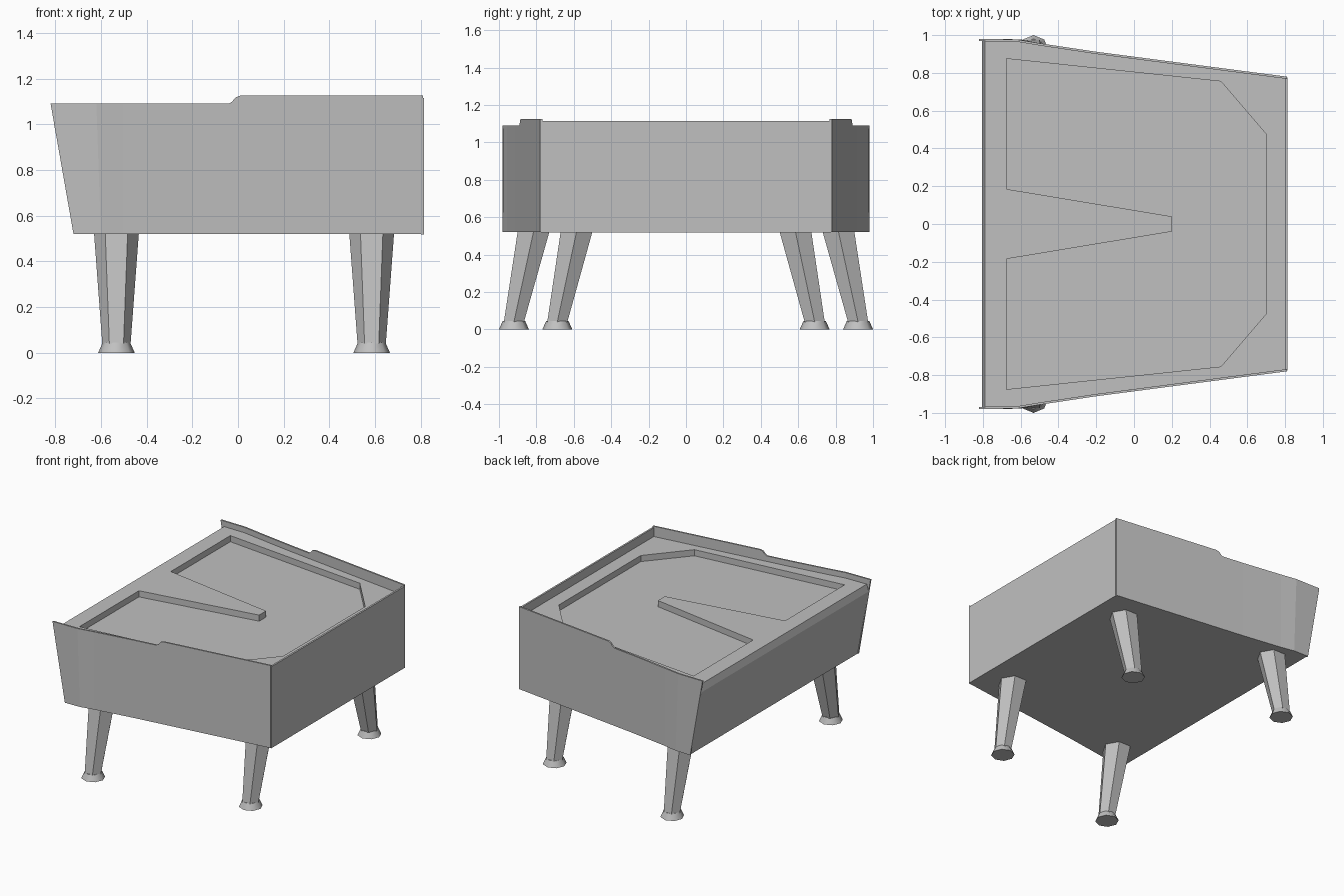
import bpy
import bmesh
import math
from mathutils import Vector

if "Cube" in bpy.data.objects:
    bpy.data.objects.remove(bpy.data.objects["Cube"], do_unlink=True)

# Single plain grey finish
grey = bpy.data.materials.new("plain_grey")
grey.use_nodes = True
grey.diffuse_color = (0.53, 0.53, 0.53, 1)
grey.node_tree.nodes["Principled BSDF"].inputs["Base Color"].default_value = grey.diffuse_color

BASE, DECK = 0.52, 1.05
# Plan of one long side: straight at the wide end, then tapering
SIDE = [(-0.82, 0.98), (-0.62, 0.977), (-0.5, 0.957), (-0.2, 0.912), (0.81, 0.78)]


def side_y(x):
    for (x0, y0), (x1, y1) in zip(SIDE, SIDE[1:]):
        if x <= x1:
            return y0 + (y1 - y0) * (x - x0) / (x1 - x0)
    return SIDE[-1][1]


def loft(name, rings):
    """Solid through a list of equal-length point rings, capped at both ends."""
    bm = bmesh.new()
    loops = [[bm.verts.new(p) for p in ring] for ring in rings]
    for a, b in zip(loops, loops[1:]):
        for i in range(len(a)):
            j = (i + 1) % len(a)
            bm.faces.new((a[i], a[j], b[j], b[i]))
    bm.faces.new(loops[0])
    bm.faces.new(loops[-1])
    bmesh.ops.recalc_face_normals(bm, faces=bm.faces)
    mesh = bpy.data.meshes.new(name)
    bm.to_mesh(mesh)
    bm.free()
    mesh.materials.append(grey)
    obj = bpy.data.objects.new(name, mesh)
    bpy.context.collection.objects.link(obj)
    return obj


def circle(centre, radius, sides):
    return [Vector(centre) + Vector((math.cos(a), math.sin(a), 0)) * radius
            for a in (math.tau * i / sides for i in range(sides))]


def activate(obj):
    bpy.ops.object.select_all(action="DESELECT")
    obj.select_set(True)
    bpy.context.view_layer.objects.active = obj


# Cabinet body with a leaning wide end and a chamfered upper lip
def plan_ring(z, end_x):
    xs = [end_x, -0.62, -0.5, -0.2, 0.805]
    half = [(x, side_y(x) - 0.006) for x in xs]
    return [(x, -y, z) for x, y in half] + [(x, y, z) for x, y in reversed(half)]


body = loft("cabinet_body", [plan_ring(BASE, -0.715), plan_ring(1.0, -0.805),
                             plan_ring(DECK, -0.79)])

# Recessed playfield with a tapering tongue, cut into the deck
edge = [(0.2, 0.04), (-0.675, 0.185), (-0.675, 0.875), (0.46, 0.755), (0.7, 0.475)]
outline = edge + [(x, -y) for x, y in reversed(edge)]
cutter = loft("recess_cutter", [[(x, y, z) for x, y in outline] for z in (DECK - 0.045, DECK + 0.1)])
cutter.hide_render = True
cut = body.modifiers.new("recess", "BOOLEAN")
cut.operation = "DIFFERENCE"
cut.solver = "EXACT"
cut.object = cutter
activate(body)
bpy.ops.object.modifier_apply(modifier=cut.name)
bpy.data.objects.remove(cutter, do_unlink=True)

# Thin side panels with a stepped top: (bottom x, top x, top z)
columns = [(-0.72, -0.82, 1.09), (-0.6, -0.62, 1.09), (-0.5, -0.5, 1.09),
           (-0.2, -0.2, 1.09), (-0.04, -0.04, 1.09), (-0.025, -0.025, 1.1),
           (-0.01, -0.01, 1.118), (0.01, 0.01, 1.125), (0.81, 0.81, 1.125)]
for label, s in (("back", 1), ("front", -1)):
    rings = []
    for xb, xt, zt in columns:
        y = side_y(xt)
        rings.append([(xb, s * y, BASE), (xt, s * y, zt),
                      (xt, s * (y - 0.012), zt), (xb, s * (y - 0.012), BASE)])
    loft(label + "_side_panel", rings)

# Flat panel closing the narrow end
loft("end_panel", [[(x, -0.775, z), (x, 0.775, z), (x, 0.775, top), (x, -0.775, top)]
                   for x, z, top in ((0.8, 0.517, 1.115), (0.813, 0.517, 1.115))])

# Splayed six-sided legs on flared feet
for x, top_y, foot_y, end in ((-0.532, 0.815, 0.92, "wide_end"), (0.585, 0.585, 0.688, "narrow_end")):
    for label, s in (("back", 1), ("front", -1)):
        loft(f"{end}_{label}_leg", [circle((x, s * foot_y, 0.04), 0.062, 6),
                                    circle((x, s * top_y, BASE + 0.003), 0.098, 6)])
        foot = loft(f"{end}_{label}_foot", [circle((x, s * foot_y, 0), 0.08, 8),
                                            circle((x, s * foot_y, 0.045), 0.06, 8)])
        activate(foot)
        bpy.ops.object.shade_smooth_by_angle(angle=math.radians(46))
